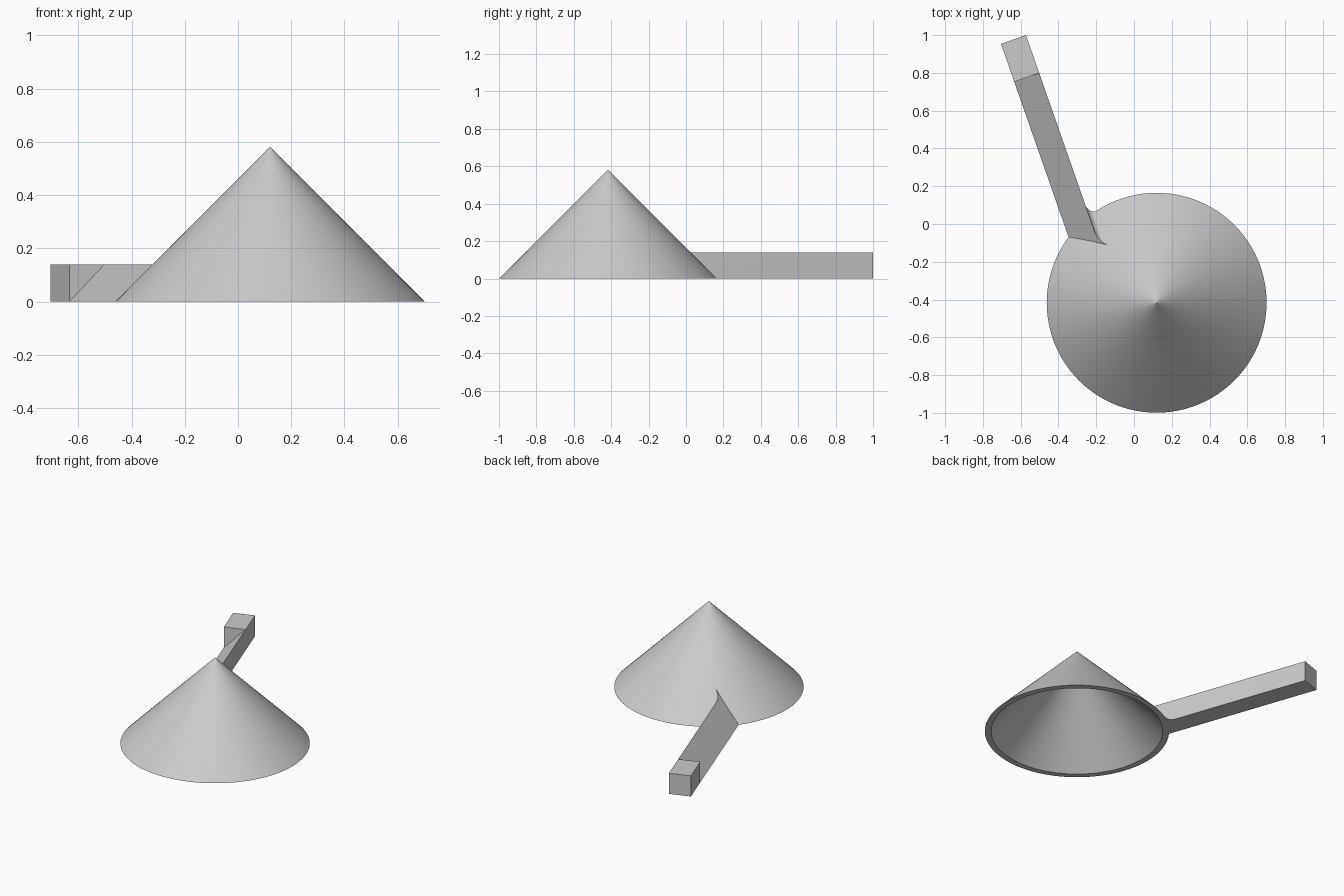
import bpy, bmesh, math
from mathutils import Vector

if "Cube" in bpy.data.objects:
    bpy.data.objects.remove(bpy.data.objects["Cube"])

grey = bpy.data.materials.new("light grey")
grey.use_nodes = True
COLOUR = (0.6, 0.6, 0.6, 1)
grey.diffuse_color = COLOUR
grey.node_tree.nodes["Principled BSDF"].inputs["Base Color"].default_value = COLOUR

CENTRE = Vector((0.12, -0.417, 0))
WALL = 0.04
RADIUS, HEIGHT = 0.582, 0.582
TIP = 0.001
WIDTH = 0.14
SEGMENTS = 96


def make_object(name, bm):
    bmesh.ops.recalc_face_normals(bm, faces=bm.faces)
    mesh = bpy.data.meshes.new(name)
    bm.to_mesh(mesh)
    bm.free()
    obj = bpy.data.objects.new(name, mesh)
    bpy.context.collection.objects.link(obj)
    mesh.materials.append(grey)
    return obj


def lathe(profile):
    """Closed solid turned from a profile of (radius, height) points."""
    bm = bmesh.new()
    rings = []
    for r, z in profile:
        angles = [2 * math.pi * i / SEGMENTS for i in range(SEGMENTS)]
        rings.append([bm.verts.new(CENTRE + Vector((r * math.cos(a), r * math.sin(a), z)))
                      for a in angles])
    for one, two in zip(rings, rings[1:]):
        for i in range(SEGMENTS):
            j = (i + 1) % SEGMENTS
            bm.faces.new((one[i], one[j], two[j], two[i]))
    bm.faces.new(rings[0])
    bm.faces.new(rings[-1])
    return bm


# Handle frame: s runs from the free end to the cone, u from left to right
ALONG = Vector((0.33, -0.944, 0)).normalized()
ACROSS = Vector((-ALONG.y, ALONG.x, 0))
CORNER = Vector((-0.572, 1.0, 0)) - ACROSS * WIDTH


def place(s, u, z):
    return CORNER + ALONG * s + ACROSS * u + Vector((0, 0, z))


def prism(bm, lower, upper):
    """Closed solid between two matching loops; coinciding corners are merged."""
    low = [bm.verts.new(p) for p in lower]
    top = [bm.verts.new(p) for p in upper]
    bm.faces.new(low[::-1])
    bm.faces.new(top)
    for i in range(len(low)):
        j = (i + 1) % len(low)
        bm.faces.new((low[i], low[j], top[j], top[i]))
    bmesh.ops.remove_doubles(bm, verts=bm.verts, dist=1e-5)


# Hollow cone, open below, with a flat rim
cone = make_object("hollow_cone", lathe([
    (TIP, HEIGHT - TIP), (RADIUS, 0),
    (RADIUS - WALL, 0), (TIP, HEIGHT - WALL - TIP)]))

# Square block at the free end of the handle
STEP = 0.213
bm = bmesh.new()
plan = [(0, 0), (STEP, 0), (STEP, WIDTH), (0, WIDTH)]
prism(bm, [place(s, u, 0) for s, u in plan], [place(s, u, WIDTH) for s, u in plan])
make_object("handle_end_block", bm)

# Handle bar with a slanted top and a rounded flare where it meets the cone
FLARE, REACH, BULGE = 0.95, 0.05, 0.036
arc = [(FLARE + REACH * math.sin(a), WIDTH + BULGE * (1 - math.cos(a)))
       for a in (math.pi / 2 * i / 8 for i in range(9))]
plan = [(STEP, 0), (STEP, WIDTH)] + arc + [(1.3, WIDTH + BULGE), (1.3, 0)]
bm = bmesh.new()
prism(bm, [place(s, u, 0) for s, u in plan],
      [place(s + (u * 1.07 if s >= FLARE else 0), u, u) for s, u in plan])
bar = make_object("handle_bar", bm)

# Keep the bar out of the hollow inside: the cutter ends within the cone wall
half = WALL / 2
cutter = make_object("inner_cutter", lathe([
    (TIP, HEIGHT - half - TIP), (RADIUS, -half)]))
cutter.hide_render = True
cut = bar.modifiers.new("trim", 'BOOLEAN')
cut.operation = 'DIFFERENCE'
cut.solver = 'EXACT'
cut.object = cutter
bpy.context.view_layer.update()
trimmed = bpy.data.meshes.new_from_object(
    bar.evaluated_get(bpy.context.evaluated_depsgraph_get()))
bar.modifiers.clear()
bar.data = trimmed
bpy.data.objects.remove(cutter)

# Smooth the round surfaces, keep the edges sharp
for obj in (cone, bar):
    bpy.ops.object.select_all(action='DESELECT')
    obj.select_set(True)
    bpy.context.view_layer.objects.active = obj
    bpy.ops.object.shade_smooth_by_angle(angle=math.radians(30))
